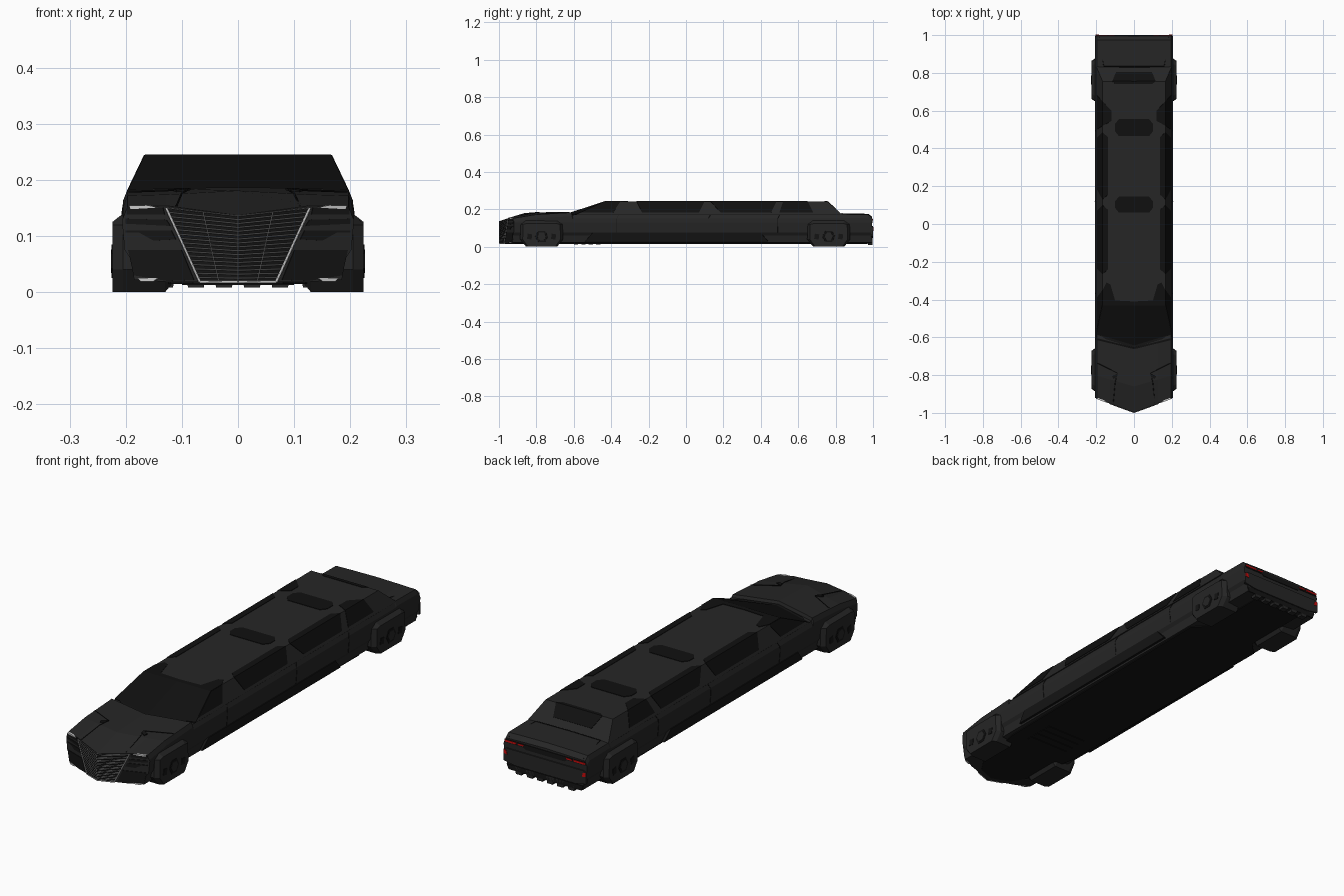
import bpy, bmesh, math

if "Cube" in bpy.data.objects:
    bpy.data.objects.remove(bpy.data.objects["Cube"])

def mat(name, *rgb):
    m = bpy.data.materials.new(name)
    m.diffuse_color = (*rgb, 1)
    m.use_nodes = True
    m.node_tree.nodes["Principled BSDF"].inputs["Base Color"].default_value = m.diffuse_color
    return m

PAINT = mat("paint", .019, .019, .019)
GLASS = mat("glass", .005, .005, .005)
BLACK = mat("black_trim", .007, .007, .007)
GREY = mat("grille_metal", .2, .2, .2)
CHROME = mat("bright_metal", .5, .5, .5)
WHITE = mat("headlight", .6, .6, .6)
RED = mat("tail_light", .6, .004, .004)

def build(name, polys, m, mirror=True, thick=0):
    """Mesh from polygons (lists of points), mirrored in x and welded."""
    if mirror:
        polys = polys + [[(-x, y, z) for x, y, z in p][::-1] for p in polys]
    bm = bmesh.new()
    for p in polys:
        bm.faces.new([bm.verts.new(c) for c in p])
    bmesh.ops.remove_doubles(bm, verts=bm.verts, dist=1e-5)
    bmesh.ops.recalc_face_normals(bm, faces=bm.faces)
    me = bpy.data.meshes.new(name)
    bm.to_mesh(me)
    bm.free()
    me.materials.append(m)
    ob = bpy.data.objects.new(name, me)
    bpy.context.collection.objects.link(ob)
    if thick:
        s = ob.modifiers.new("thickness", 'SOLIDIFY')
        s.thickness, s.offset = thick, 0
    return ob

def loft(rings, closed=True):
    """Polygons joining successive rings, with both ends capped."""
    n = len(rings[0])
    polys = [rings[0], rings[-1][::-1]]
    for a, b in zip(rings, rings[1:]):
        for i in range(n if closed else n - 1):
            j = (i + 1) % n
            polys.append([a[i], a[j], b[j], b[i]])
    return polys

def rods(name, paths, r, m, mirror=True):
    """Thin square rods along polylines, as one mesh."""
    if mirror:
        paths = paths + [[(-x, y, z) for x, y, z in p] for p in paths]
    cu = bpy.data.curves.new(name, 'CURVE')
    cu.dimensions, cu.bevel_depth, cu.bevel_resolution = '3D', r, 0
    for p in paths:
        s = cu.splines.new('POLY')
        s.points.add(len(p) - 1)
        for q, c in zip(s.points, p):
            q.co = (*c, 1)
    cu.materials.append(m)
    ob = bpy.data.objects.new(name, cu)
    bpy.context.collection.objects.link(ob)
    bpy.ops.object.select_all(action='DESELECT')
    ob.select_set(True)
    bpy.context.view_layer.objects.active = ob
    bpy.ops.object.convert(target='MESH')

# Lower body: half cross-sections lofted along the car, with a V-shaped nose
def section(y, v, zc, ze):
    pts = [(0, .018), (.12, .018), (.185, .022), (.192, .06), (.202, .075),
           (.207, .13), (.205, ze - .02), (.197, ze), (.128, ze + .002), (0, zc)]
    return [(x, y - v * (1 - x / .205), z) for x, z in pts]

stations = [(-.92, .075, .137, .152), (-.80, .06, .181, .172), (-.61, .05, .187, .183),
            (-.605, .05, .172, .17), (.825, 0, .172, .17), (.83, 0, .178, .174),
            (.975, 0, .176, .172), (.995, 0, .16, .155)]
build("lower_body", loft([section(*s) for s in stations], False), PAINT)

# Cabin
base = [(0, -.645, .172), (.2, -.585, .172), (.2, .835, .172), (0, .835, .172)]
roof = [(0, -.43, .243), (.166, -.43, .243), (.166, .755, .243), (0, .755, .243)]
build("cabin", loft([base, roof], False), PAINT)

# Windscreen, wrapping onto the roof
roof_edge = [(0, -.43), (.166, -.43), (.166, -.35), (.145, -.31), (.125, -.32), (.1, -.405), (0, -.41)]
build("windscreen", [[base[0], base[1], roof[1], roof[0]],
                     [(x, y, .243) for x, y in roof_edge]], GLASS, thick=.004)

# Side windows, folded over the roof edge
def side_window(name, lo, edge, inner, t=.15, xin=.138):
    xb, zb = .2 - .034 * t, .172 + .071 * t
    polys = [[(xb, lo[0], zb), (xb, lo[1], zb), (.166, edge[1], .243), (.166, edge[0], .243)]]
    if inner:
        polys.append([(.166, edge[0], .243), (.166, edge[1], .243),
                      (xin, inner[1], .243), (xin, inner[0], .243)])
    build(name, polys, GLASS, thick=.004)

side_window("front_side_windows", (-.56, -.39), (-.43, -.35), None)
side_window("middle_side_windows", (-.235, .07), (-.265, .1), (-.24, .075))
side_window("rear_side_windows", (.185, .455), (.13, .485), (.155, .46))
side_window("quarter_windows", (.5, .68), (.52, .65), (.545, .6), xin=.12)

# Roof windows and rear window
for name, y0, y1 in (("front_roof_window", .06, .145), ("rear_roof_window", .465, .555)):
    build(name, [[(0, y0, .243), (.08, y0, .243), (.1, y0 + .025, .243),
                  (.1, y1 - .025, .243), (.08, y1, .243), (0, y1, .243)]], GLASS, thick=.004)
build("rear_window", [[(0, .74, .243), (.095, .74, .243), (.115, .755, .243), (0, .755, .243)],
                      [(0, .755, .243), (.115, .755, .243), (.095, .803, .2005), (0, .803, .2005)]],
      GLASS, thick=.004)

# Wheel pods with faceted flares, hubs and dark vents
outline = [(-.115, .04), (-.083, 0), (.083, 0), (.115, .04),
           (.112, .12), (.085, .145), (-.085, .145), (-.112, .12)]
for end, yc in (("front", -.772), ("rear", .763)):
    def ring(x, sy, zlo, zhi):
        return [(x, yc + y * sy, min(max(z, zlo), zhi)) for y, z in outline]
    build(end + "_wheel_pods", loft([ring(.115, .95, .018, .145), ring(.13, 1, 0, .145),
                                     ring(.205, 1, 0, .14), ring(.224, .88, 0, .125)]), PAINT)
    def hexa(x, r):
        return [(x, yc + r * math.cos(k * math.pi / 3), .055 + r * math.sin(k * math.pi / 3)) for k in range(6)]
    build(end + "_wheel_rims", loft([hexa(.222, .036), hexa(.2253, .034)]), BLACK)
    build(end + "_wheel_hubs", loft([hexa(.223, .027), hexa(.2265, .024)]), PAINT)
    build(end + "_wheel_vents", [[(.2245, yc + c - .014, .042), (.2245, yc + c + .010, .038),
                                  (.2245, yc + c + .014, .066), (.2245, yc + c - .010, .07)]
                                 for c in (-.064, .064)], BLACK, thick=.003)

# Points on the V-shaped front
def nose(x, z, out=.0):
    return (x, -.92 - .075 * (1 - abs(x) / .205) - out, z)

def front_panel(name, pts, m, thick=.005):
    build(name, [[nose(x, z) for x, z in pts]], m, thick=thick)

def half_width(z):
    return .068 + .06 * (z - .018) / .132

# Grille: backing, bars following the V, uprights and bright frame
front_panel("grille_backing", [(0, .018), (.068, .018), (.127, .148), (0, .136)], BLACK)
bars = []
for i in range(18):
    t = i / 17
    z = .018 + .132 * t
    w = half_width(z)
    bars.append([nose(-w, z, .003), nose(0, z - .014 * t, .004), nose(w, z, .003)])
rods("grille_bars", bars, .0011, GREY, mirror=False)
rods("grille_uprights", [[nose(.034, .018, .004), nose(.062, .142, .004)],
                         [nose(0, .018, .004), nose(0, .136, .004)]], .0008, GREY)
rods("grille_frame", [[nose(.068, .018, .003), nose(.128, .15, .003)],
                      [nose(.068, .018, .003), nose(0, .018, .003)]], .0025, CHROME)

# Lights and intakes
front_panel("headlight_surrounds", [(.13, .138), (.198, .138), (.197, .151), (.133, .151)], BLACK)
front_panel("headlights", [(.14, .151), (.162, .155), (.193, .154), (.19, .148), (.168, .149)], WHITE, .008)
front_panel("upper_intakes", [(.12, .118), (.2, .122), (.2, .131), (.127, .129)], BLACK)
front_panel("slot_intakes", [(.11, .094), (.15, .092), (.175, .106), (.2, .106), (.2, .11), (.118, .11)], BLACK)
front_panel("lower_intakes", [(.078, .022), (.125, .02), (.185, .03), (.195, .075), (.1, .075)], BLACK)
front_panel("fog_lights", [(.142, .025), (.178, .025), (.172, .019), (.15, .019)], WHITE, .008)

# Hood creases and slots, scuttle behind the hood
rods("hood_creases", [[(.195, -.735, .179), (.088, -.79, .183), (.1, -.84, .1765), (.11, -.95, .153)]], .0018, BLACK)
build("hood_slots", [[(.085, -.79, .184), (.115, -.805, .182), (.11, -.82, .180), (.09, -.81, .182)]], BLACK, thick=.004)
build("scuttle", [[(0, -.655, .173), (.15, -.61, .173), (.19, -.58, .173), (0, -.58, .173)]], BLACK, thick=.004)

# Sills, door seams, shoulder and trunk lines
build("sills", [[(.194, -.54, .028), (.199, -.5, .074), (.199, .4, .074), (.194, .44, .028)]], BLACK, thick=.012)
rods("door_seams", [[(.198, y + .01, .17), (.206, y, .15), (.2075, y, .13), (.203, y, .076)]
                    for y in (-.37, .12, .49)], .001, BLACK)
rods("shoulder_line", [[(.198, -.6, .171), (.198, .825, .171)]], .0014, BLACK)
rods("trunk_line", [[(0, .834, .179), (.16, .834, .177), (.185, .99, .16)]], .002, BLACK)

# Rear: light bar, tail lights, plate recess, bumper and diffuser
def rear_panel(name, pts, m, y=.995, thick=.006):
    build(name, [[(x, y, z) for x, z in pts]], m, thick=thick)

rear_panel("rear_light_band", [(0, .128), (.095, .128), (.11, .136), (.2, .136), (.2, .15), (0, .15)], BLACK)
rear_panel("tail_lights_outer", [(.145, .14), (.2, .14), (.2, .148), (.14, .148)], RED, thick=.01)
rear_panel("tail_lights_inner", [(.108, .141), (.135, .141), (.13, .147), (.103, .147)], RED, thick=.01)
rear_panel("rear_bumper", [(0, .045), (.15, .045), (.205, .055), (.205, .105), (.19, .112), (0, .112)], PAINT, thick=.01)
rear_panel("reflectors", [(.185, .085), (.203, .088), (.203, .106), (.19, .103)], RED, .998, .008)
rear_panel("rear_lower_trim", [(0, .02), (.18, .02), (.19, .042), (0, .042)], BLACK)
for i, x in enumerate((.025, .075, .13)):
    build("diffuser_fins_%d" % (i + 1), [[(x - .014, .985, .008), (x + .014, .985, .008),
                                          (x + .02, .985, .04), (x - .02, .985, .04)]], PAINT, thick=.026)

# Underbody tray and vent slats
build("underbody", [[(0, -.97, .017), (.08, -.94, .017), (.12, -.88, .017), (.17, -.62, .017),
                     (.18, .6, .017), (.12, .66, .017), (.12, .97, .017), (0, .97, .017)]], BLACK, thick=.004)
build("underbody_slats", [[(0, y, .0145), (.1, y, .0145), (.1, y + .022, .0145), (0, y + .022, .0145)]
                          for y in (-.6, -.56, -.52, -.48)], BLACK, thick=.004)
